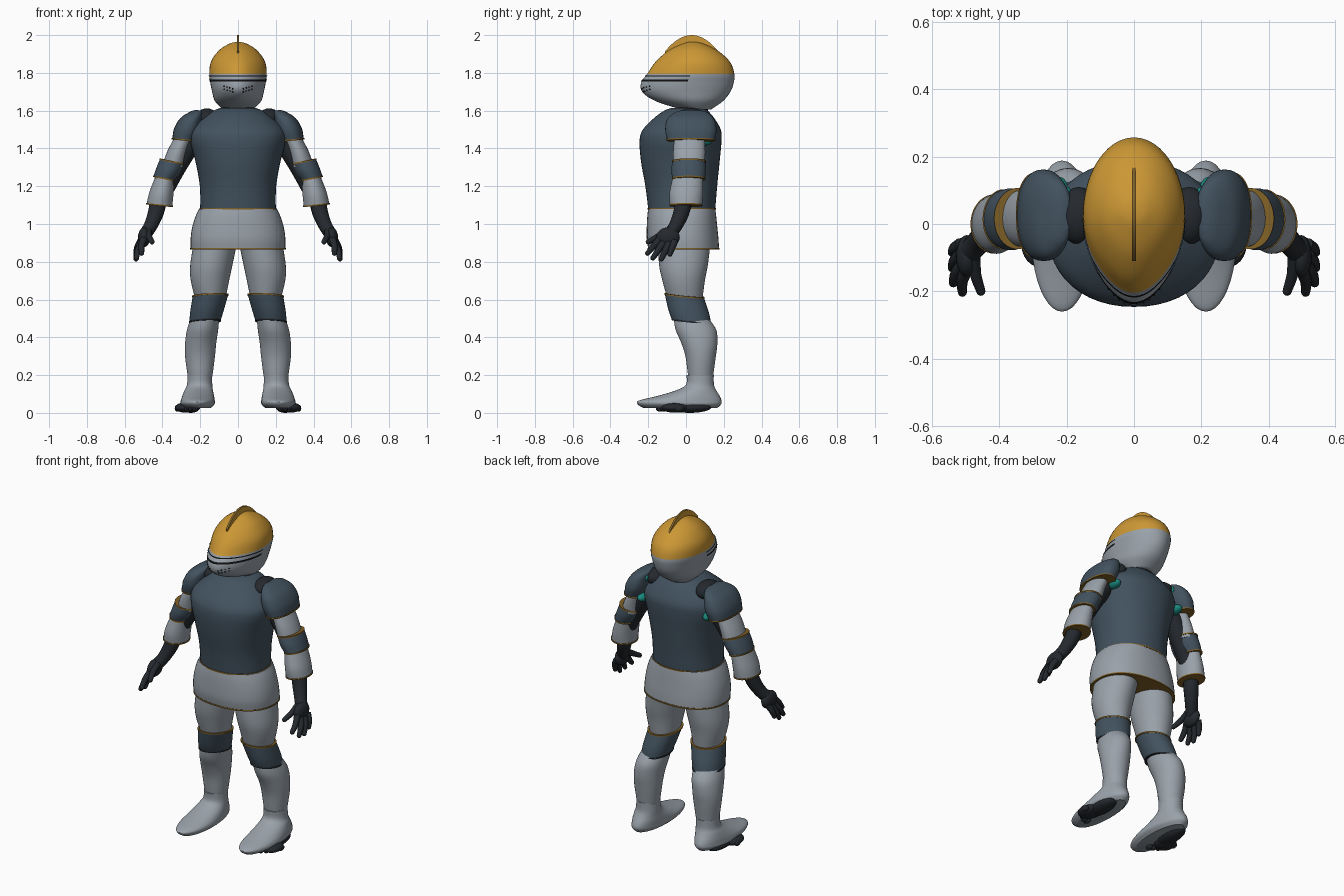
import bpy, bmesh, math
from mathutils import Vector, Matrix

if "Cube" in bpy.data.objects:
    bpy.data.objects.remove(bpy.data.objects["Cube"])


def material(name, rgb):
    m = bpy.data.materials.new(name)
    m.use_nodes = True
    m.diffuse_color = (*rgb, 1)
    bsdf = m.node_tree.nodes["Principled BSDF"]
    bsdf.inputs["Base Color"].default_value = (*rgb, 1)
    bsdf.inputs["Roughness"].default_value = 0.6
    return m


STEEL = material("light steel", (0.32, 0.36, 0.40))
BLUE = material("dark blue steel", (0.055, 0.085, 0.115))
GOLD = material("gold", (0.60, 0.31, 0.035))
BRONZE = material("bronze trim", (0.22, 0.12, 0.02))
COAL = material("charcoal leather", (0.018, 0.022, 0.027))
BLACK = material("black slit", (0.005, 0.005, 0.006))
TEAL = material("teal lining", (0.01, 0.24, 0.20))


def finish(name, bm, mats, rule=None, angle=40):
    """Turn a bmesh into a smooth object; rule picks the material of a face."""
    bmesh.ops.recalc_face_normals(bm, faces=bm.faces)
    me = bpy.data.meshes.new(name)
    if rule:
        for f in bm.faces:
            f.material_index = rule(f)
    bm.to_mesh(me)
    bm.free()
    for m in mats:
        me.materials.append(m)
    me.shade_smooth()
    me.set_sharp_from_angle(angle=math.radians(angle))
    ob = bpy.data.objects.new(name, me)
    bpy.context.collection.objects.link(ob)
    return ob


def blend(secs, steps=5):
    """Catmull-Rom smoothing of a list of tuples."""
    out = []
    for i in range(len(secs) - 1):
        a, b, c, d = (secs[max(i - 1, 0)], secs[i], secs[i + 1], secs[min(i + 2, len(secs) - 1)])
        for k in range(steps):
            t = k / steps
            out.append(tuple(q + 0.5 * t * (r - p + t * (2 * p - 5 * q + 4 * r - s + t * (3 * (q - r) + s - p)))
                             for p, q, r, s in zip(a, b, c, d)))
    return out + [secs[-1]]


def ring_point(sec, a, e=2.0, point=0.0, grow=0.0):
    """Point at angle a on a section (z, x0, x1, y0, y1); angle 0 faces front."""
    z, x0, x1, y0, y1 = sec
    s, c = math.sin(a), math.cos(a)
    u = math.copysign(abs(s) ** (2 / e), s)
    v = -math.copysign(abs(c) ** (2 / e), c)
    u *= 1 - point * max(c, 0) ** 2
    return Vector(((x0 + x1) / 2 + u * ((x1 - x0) / 2 + grow), (y0 + y1) / 2 + v * ((y1 - y0) / 2 + grow), z))


def skin(bm, rings, caps=True):
    vs = [[bm.verts.new(p) for p in r] for r in rings]
    n = len(vs[0])
    for a, b in zip(vs, vs[1:]):
        for i in range(n):
            bm.faces.new((a[i], a[(i + 1) % n], b[(i + 1) % n], b[i]))
    if caps:
        bm.faces.new(vs[0])
        bm.faces.new(vs[-1])


def loft(name, mats, secs, side=1, kx=0, ky=0, n=40, rule=None, steps=5, **shape):
    """Stack of oval sections, tilted by kx and ky, mirrored when side is -1."""
    rings = []
    for sec in blend(secs, steps):
        cx, cy = (sec[1] + sec[2]) / 2, (sec[3] + sec[4]) / 2
        ring = [ring_point(sec, 2 * math.pi * i / n, **shape) for i in range(n)]
        for p in ring:
            p.z += kx * (p.x - cx) + ky * (p.y - cy)
            p.x *= side
        rings.append(ring)
    bm = bmesh.new()
    skin(bm, rings)
    return finish(name, bm, mats, rule)


def trim(name, sec, side=1, mat=BRONZE, **kw):
    z = sec[0]
    loft(name, [mat], [(z - 0.004, *sec[1:]), (z + 0.004, *sec[1:])], side, steps=1, grow=0.003, **kw)


def tube(bm, pts, side=1, n=14):
    """Rounded limb through points (x, y, z, radius)."""
    path = blend(pts, 4)
    rings = []
    for i, p in enumerate(path):
        d = Vector(path[min(i + 1, len(path) - 1)][:3]) - Vector(path[max(i - 1, 0)][:3])
        q = d.to_track_quat('Z', 'Y')
        ring = [Vector(p[:3]) + q @ Vector((p[3] * math.cos(a), p[3] * math.sin(a), 0))
                for a in (2 * math.pi * k / n for k in range(n))]
        rings.append([Vector((v.x * side, v.y, v.z)) for v in ring])
    skin(bm, rings)
    ball(bm, pts[-1][:3], [pts[-1][3]] * 3, side, 12)


def ball(bm, c, r, side=1, n=24):
    bmesh.ops.create_uvsphere(bm, u_segments=n, v_segments=n // 2, radius=1,
                              matrix=Matrix.Translation((c[0] * side, c[1], c[2])) @ Matrix.Diagonal((*r, 1)))


def sym(*rows):
    """Sections given as (z, half width, y0, y1)."""
    return [(z, -w, w, a, b) for z, w, a, b in rows]


# Helmet: steel lower half, gold skull
HEAD = sym((1.605, .08, -.02, .13), (1.65, .122, -.16, .195), (1.70, .137, -.232, .235), (1.75, .147, -.237, .253),
           (1.795, .152, -.205, .256), (1.86, .143, -.16, .232), (1.92, .10, -.09, .165), (1.955, .045, -.015, .09),
           (1.964, .008, .02, .05))
loft("helmet", [STEEL, GOLD], HEAD, n=48, point=0.2, rule=lambda f: int(f.calc_center_median().z > 1.79))
HEAD_FINE = blend(HEAD, 40)


def head_at(z):
    return min(HEAD_FINE, key=lambda s: abs(s[0] - z))


# Visor slits wrapping the front of the helmet
for name, z, h in (("sight_slit", 1.760, .005), ("visor_edge", 1.784, .003)):
    bm = bmesh.new()
    angles = [math.pi * (i / 40 - 0.5) for i in range(41)]
    rows = [[bm.verts.new(ring_point(head_at(q), a, point=0.2, grow=0.003)) for a in angles] for q in (z - h, z + h)]
    for i in range(40):
        bm.faces.new((rows[0][i], rows[0][i + 1], rows[1][i + 1], rows[1][i]))
    finish(name, bm, [BLACK])

# Breathing holes
bm = bmesh.new()
for s in (-1, 1):
    for k in range(4):
        for z in (1.70, 1.717):
            p = ring_point(head_at(z + k * 0.004), s * (0.25 + 0.13 * k), point=0.2)
            ball(bm, p, (.004, .004, .004), n=8)
finish("breathing_holes", bm, [BLACK])

# Crest: thin arched fin with a bronze rim
bm = bmesh.new()
ts = [i / 12 - 1 for i in range(25)]
rings = []
for t in ts:
    y, top = 0.03 + 0.14 * t, 2.0 - 0.085 * t * t
    rings.append([(x, y, z) for x, z in ((-.006, top - .045), (.006, top - .045), (.006, top), (-.006, top))])
skin(bm, rings)
finish("crest", bm, [GOLD, BRONZE], lambda f: int(abs(f.normal.x) < 0.5))

# Neck and cuirass
loft("neck", [COAL], sym((1.56, .09, -.07, .12), (1.63, .085, -.045, .115)))
TORSO = sym((1.08, .20, -.20, .155), (1.20, .202, -.215, .165), (1.33, .225, -.238, .178), (1.44, .253, -.246, .188),
            (1.50, .245, -.228, .184), (1.56, .185, -.17, .15), (1.60, .13, -.115, .115), (1.615, .09, -.075, .095))
loft("cuirass", [BLUE], TORSO, n=48, e=2.15)
trim("cuirass_trim", TORSO[0], e=2.15)

# Armoured skirt
SKIRT = sym((.87, .25, -.20, .175), (.92, .251, -.208, .172), (.98, .243, -.208, .166), (1.04, .225, -.205, .16),
            (1.08, .206, -.20, .155))
loft("skirt", [STEEL], SKIRT, n=48, e=2.25)
trim("skirt_trim", SKIRT[0], e=2.25)

KNEE = [(.485, .092, .257, -.075, .132), (.54, .075, .253, -.095, .122), (.62, .052, .24, -.112, .095)]
PAULDRON = [(1.445, .225, .348, -.10, .152), (1.50, .20, .338, -.11, .162), (1.555, .19, .305, -.10, .148),
            (1.59, .185, .255, -.06, .115), (1.602, .19, .225, -.02, .07)]
ELBOW = [(1.24, .33, .447, -.072, .10), (1.285, .30, .432, -.078, .106), (1.33, .28, .413, -.072, .104)]
FOREARM = [(1.10, .348, .483, -.085, .085), (1.16, .342, .47, -.088, .09), (1.24, .335, .44, -.072, .09)]
FINGERS = [("thumb", (.475, -.10, .96), (.455, -.20, .905)), ("index", (.50, -.14, .92), (.51, -.203, .845)),
           ("middle", (.51, -.12, .90), (.537, -.175, .82)), ("ring", (.515, -.09, .90), (.54, -.13, .815)),
           ("little", (.515, -.06, .91), (.54, -.085, .84))]

for s, tag in ((1, "left_"), (-1, "right_")):
    # Leg
    loft(tag + "thigh", [STEEL], [(.61, .065, .228, -.10, .088), (.70, .047, .25, -.125, .10),
                                  (.78, .03, .253, -.142, .115), (.90, .005, .235, -.15, .13)], s)
    loft(tag + "knee_guard", [BLUE], KNEE, s, ky=-.1, kx=-.05)
    trim(tag + "knee_trim_top", KNEE[-1], s, ky=-.1, kx=-.05)
    trim(tag + "knee_trim_bottom", KNEE[0], s, COAL, ky=-.1, kx=-.05)
    loft(tag + "greave", [STEEL], [(.17, .14, .262, .015, .14), (.22, .132, .27, .008, .147), (.30, .122, .28, -.003, .158),
                                   (.37, .115, .28, -.025, .166), (.44, .105, .27, -.055, .16), (.50, .10, .25, -.065, .12)], s)
    loft(tag + "boot", [STEEL], [(.025, .145, .28, -.225, .165), (.045, .125, .303, -.255, .185), (.065, .123, .303, -.25, .188),
                                 (.09, .127, .295, -.15, .178), (.12, .133, .283, -.05, .16), (.15, .136, .27, 0, .148),
                                 (.20, .138, .267, .003, .147)], s)
    # Dark sole with toes under the boot
    bm = bmesh.new()
    ball(bm, (.25, .02, .03), (.05, .115, .03), s)
    ball(bm, (.275, -.06, .028), (.06, .07, .027), s)
    for k in range(5):
        ball(bm, (.225 + .024 * k, -.135 + .006 * k * k, .022), (.014, .025, .016), s, 12)
    finish(tag + "sole", bm, [COAL])

    # Shoulder and arm
    bm = bmesh.new()
    ball(bm, (.165, .025, 1.56), (.06, .085, .052), s)
    tube(bm, [(.20, .02, 1.50, .06), (.275, .02, 1.40, .062), (.33, .015, 1.30, .055), (.38, .01, 1.2, .05)], s)
    finish(tag + "undersleeve", bm, [COAL])
    bm = bmesh.new()
    ball(bm, (.222, .09, 1.44), (.03, .05, .026), s)
    ball(bm, (.197, .085, 1.56), (.012, .025, .02), s)
    finish(tag + "sleeve_lining", bm, [TEAL])
    loft(tag + "pauldron", [BLUE], PAULDRON, s, kx=.1, e=2.3)
    trim(tag + "pauldron_trim", PAULDRON[0], s, kx=.1, e=2.3)
    loft(tag + "upper_arm_plate", [STEEL], [(1.31, .285, .398, -.066, .10), (1.38, .268, .372, -.068, .102),
                                            (1.47, .235, .325, -.06, .10)], s, kx=.2)
    loft(tag + "elbow_guard", [BLUE], ELBOW, s, kx=.2)
    trim(tag + "elbow_trim_top", ELBOW[-1], s, kx=.2)
    trim(tag + "elbow_trim_bottom", ELBOW[0], s, kx=.2)
    loft(tag + "forearm_plate", [STEEL], FOREARM, s, kx=.1)
    trim(tag + "cuff_trim", FOREARM[0], s, kx=.1)

    # Gloved hand
    bm = bmesh.new()
    tube(bm, [(.42, -.01, 1.13, .045), (.435, -.025, 1.06, .042), (.463, -.055, .99, .036), (.495, -.09, .94, .034)], s)
    ball(bm, (.497, -.095, .93), (.032, .062, .052), s)
    for _, a, b in FINGERS:
        mid = [(p + q) / 2 for p, q in zip(a, b)]
        tube(bm, [(*a, .019), (mid[0] + .006, mid[1], mid[2], .017), (*b, .0135)], s, 10)
    finish(tag + "glove", bm, [COAL])
